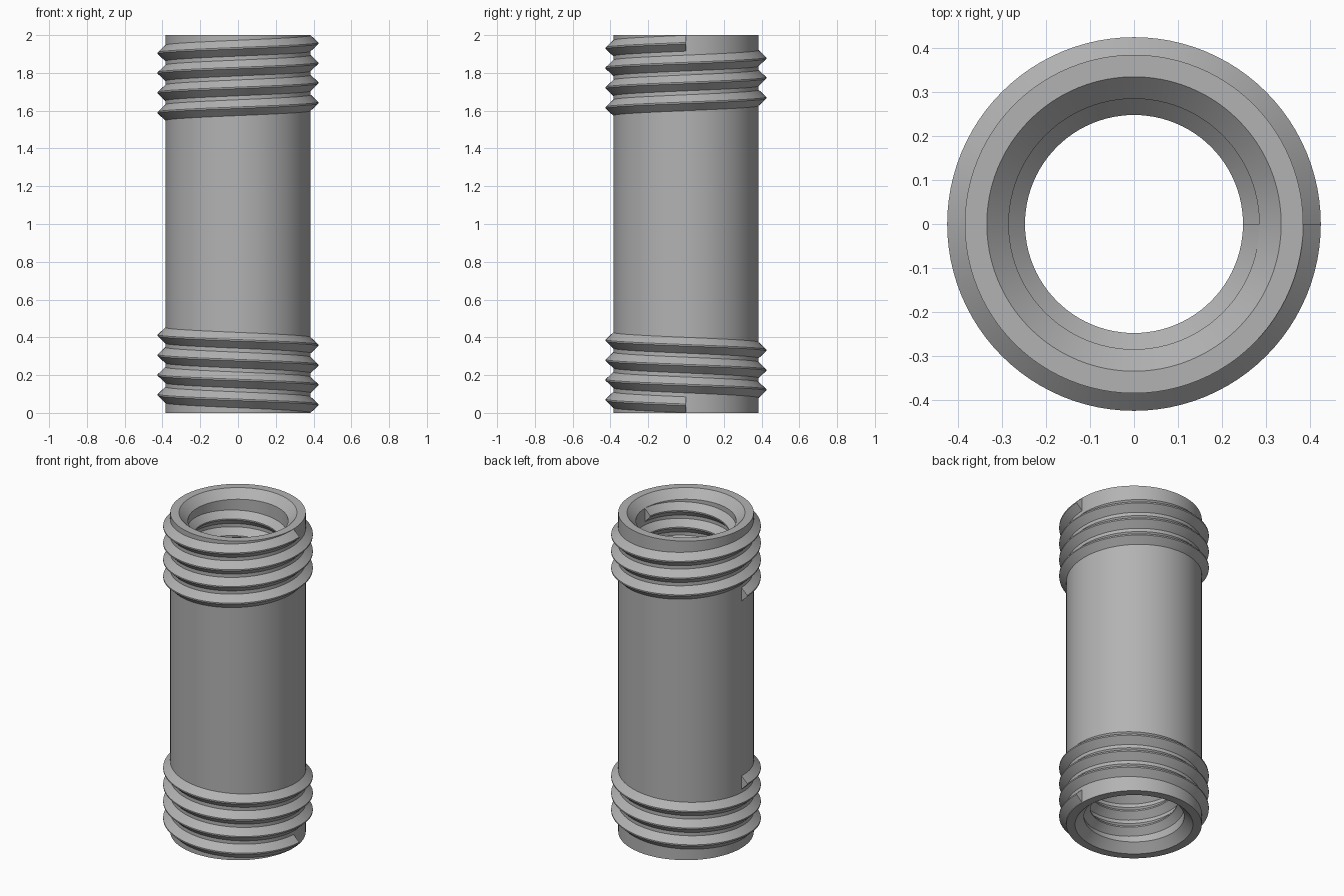
import bpy
import bmesh
from math import sin, cos, pi, radians

cube = bpy.data.objects.get("Cube")
if cube:
    bpy.data.objects.remove(cube, do_unlink=True)

SEGMENTS = 96      # sides per full turn
MIDDLE = 1.0       # half of the height
OUTER, BORE = 0.385, 0.285
PITCH = 0.105

# Single grey metal colour
metal = bpy.data.materials.new("grey_metal")
metal.use_nodes = True
grey = (0.45, 0.45, 0.45, 1)
metal.diffuse_color = grey
metal.node_tree.nodes["Principled BSDF"].inputs["Base Color"].default_value = grey


def sweep(name, section, start, turns, rise, closed):
    """Sweep a closed (radius, height) section round z, rising per turn."""
    bm = bmesh.new()
    steps = round(turns * SEGMENTS)
    rings = []
    for i in range(steps + (0 if closed else 1)):
        t = i / SEGMENTS
        a = start + 2 * pi * t
        rings.append([bm.verts.new((r * cos(a), r * sin(a), h + rise * t))
                      for r, h in section])
    n = len(section)
    for i in range(steps):
        a, b = rings[i], rings[(i + 1) % len(rings)]
        for j in range(n):
            k = (j + 1) % n
            bm.faces.new((a[j], b[j], b[k], a[k]))
    if not closed:
        bm.faces.new(rings[0])
        bm.faces.new(rings[-1])
    bmesh.ops.recalc_face_normals(bm, faces=bm.faces)
    mesh = bpy.data.meshes.new(name)
    bm.to_mesh(mesh)
    bm.free()
    mesh.materials.append(metal)
    obj = bpy.data.objects.new(name, mesh)
    obj.location.z = MIDDLE
    bpy.context.collection.objects.link(obj)
    bpy.ops.object.select_all(action='DESELECT')
    obj.select_set(True)
    bpy.context.view_layer.objects.active = obj
    bpy.ops.object.shade_smooth_by_angle(angle=radians(25))
    return obj


def thread(name, root, crest, end_height, turns):
    """Ridge ending at +x near the top, mirrored to the bottom end."""
    inset = 0.004 if crest < root else -0.004
    base = end_height - PITCH * turns
    section = [(root + inset, base - 0.042), (root, base - 0.042),
               (crest, base - 0.004), (crest, base + 0.004),
               (root, base + 0.042), (root + inset, base + 0.042)]
    obj = sweep(name, section, -2 * pi * turns, turns, PITCH, False)
    mirror = obj.modifiers.new("both_ends", 'MIRROR')
    mirror.use_axis = (False, False, True)
    return obj


# Hollow tube with a chamfered mouth at both ends
sweep("tube_body",
      [(OUTER, -1), (OUTER, 1), (0.335, 1), (BORE, 0.95),
       (BORE, -0.95), (0.335, -1)], 0, 1, 0, True)

# Screw threads outside and inside
thread("outer_threads", OUTER, 0.425, 0.957, 3.5)
thread("inner_threads", BORE, 0.248, 0.908, 3.5)
